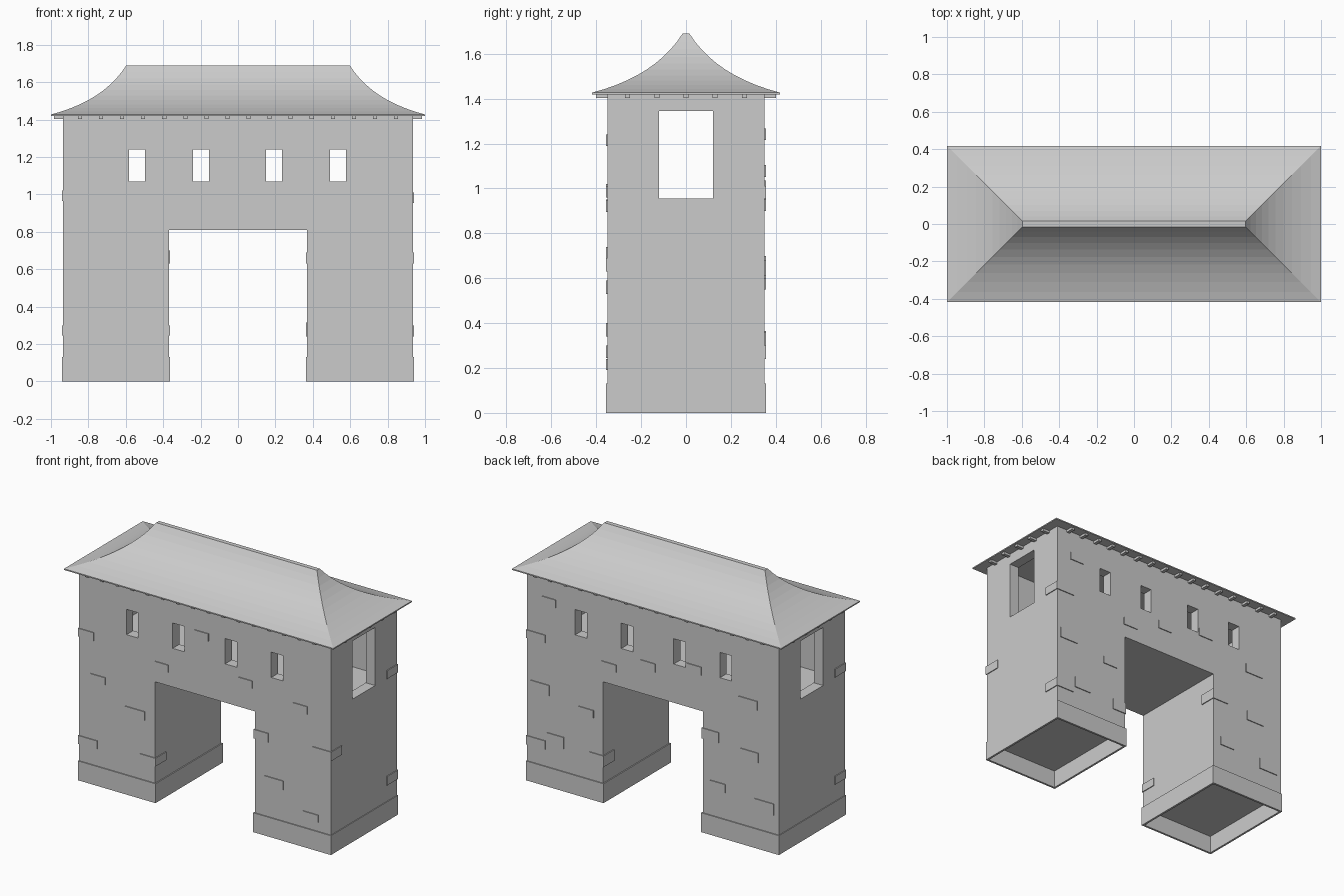
import bpy, bmesh

if "Cube" in bpy.data.objects:
    bpy.data.objects.remove(bpy.data.objects["Cube"])

def make(name, bm):
    bmesh.ops.recalc_face_normals(bm, faces=bm.faces[:])
    me = bpy.data.meshes.new(name)
    bm.to_mesh(me)
    bm.free()
    ob = bpy.data.objects.new(name, me)
    bpy.context.collection.objects.link(ob)
    return ob

def add_box(bm, x0, x1, y0, y1, z0, z1):
    v = bmesh.ops.create_cube(bm, size=1)["verts"]
    for p in v:
        p.co = ((x0 + x1) / 2 + p.co.x * (x1 - x0),
                (y0 + y1) / 2 + p.co.y * (y1 - y0),
                (z0 + z1) / 2 + p.co.z * (z1 - z0))

def box(name, *dims):
    bm = bmesh.new()
    add_box(bm, *dims)
    return make(name, bm)

def loft(bm, rings, closed=False):
    n = len(rings[0])
    pairs = list(zip(rings, rings[1:]))
    if closed:
        pairs.append((rings[-1], rings[0]))
    for a, b in pairs:
        for i in range(n):
            j = (i + 1) % n
            bm.faces.new((a[i], a[j], b[j], b[i]))

def rect(bm, x0, x1, y0, y1, z):
    return [bm.verts.new(c) for c in
            ((x0, y0, z), (x1, y0, z), (x1, y1, z), (x0, y1, z))]

# Walls with gateway, upper room and window openings
W, D = 0.935, 0.35
walls = box("walls", -W, W, -D, D, 0.12, 1.42)
cuts = [("gateway_cutter", -0.37, 0.37, -1, 1, -0.2, 0.81),
        ("room_cutter", -W + 0.07, W - 0.07, -D + 0.07, D - 0.07, 0.945, 1.405),
        ("side_window_cutter", -2, 2, -0.12, 0.12, 0.955, 1.345)]
for x in (-0.54, -0.197, 0.193, 0.535):
    cuts.append(("slit_window_cutter", x - 0.043, x + 0.043, -1, 1, 1.07, 1.24))
for c in cuts:
    cutter = box(*c)
    cutter.hide_render = True
    cutter.hide_viewport = True
    cutter.display_type = 'WIRE'
    m = walls.modifiers.new(c[0], 'BOOLEAN')
    m.operation = 'DIFFERENCE'
    m.solver = 'EXACT'
    m.object = cutter

# Hollow plinths round the foot of each leg
for side, x0, x1 in (("left", -0.94, -0.363), ("right", 0.363, 0.94)):
    bm = bmesh.new()
    t = 0.014
    rings = [rect(bm, x0 + i, x1 - i, -0.357 + i, 0.357 - i, z)
             for i, z in ((0, 0), (0, 0.13), (t, 0.13), (t, 0))]
    loft(bm, rings, closed=True)
    make(side + "_plinth", bm)

# Concave hipped roof, swept from the eave up to a narrow flat ridge
bm = bmesh.new()
RX, RY, RUN = 0.597, 0.015, 0.403
rings = [rect(bm, -1, 1, -RY - RUN, RY + RUN, 1.419)]
N = 10
for k in range(N + 1):
    t = 1 - k / N
    d = 2 * t * (1 - t) * 0.12 + t * t * RUN
    z = (1 - t) ** 2 * 1.69 + 2 * t * (1 - t) * 1.5 + t * t * 1.427
    rings.append(rect(bm, -RX - d, RX + d, -RY - d, RY + d, z))
loft(bm, rings)
bm.faces.new(rings[0])
bm.faces.new(rings[-1])
make("roof", bm)

# Rafter ends under the eaves
bm = bmesh.new()
h = 0.011
for s in (-1, 1):
    for i in range(16):
        x = -0.845 + 1.69 * i / 15
        add_box(bm, x - h, x + h, *sorted((s * 0.33, s * 0.4)), 1.403, 1.42)
    for i in range(5):
        y = -0.26 + 0.13 * i
        add_box(bm, *sorted((s * 0.915, s * 0.985)), y - h, y + h, 1.403, 1.42)
make("rafter_ends", bm)

# Raised stones: (left, right, bottom, top) as seen facing each long wall
P = 0.006
front = [(-0.85, -0.74, 0.69, 0.74), (-0.595, -0.446, 0.53, 0.59),
         (-0.37, -0.27, 0.90, 0.95), (-0.076, 0.028, 1.19, 1.24),
         (0.25, 0.354, 0.96, 1.01), (0.655, 0.76, 0.895, 0.947),
         (0.443, 0.583, 0.34, 0.40), (0.73, 0.843, 0.19, 0.24)]
back = [(-0.824, -0.72, 1.215, 1.267), (-0.91, -0.77, 0.61, 0.68),
        (-0.55, -0.44, 0.55, 0.60), (-0.787, -0.66, 0.285, 0.36),
        (-0.38, -0.27, 0.90, 0.95), (-0.09, 0.02, 0.98, 1.035),
        (0.25, 0.36, 1.05, 1.105), (0.64, 0.776, 0.925, 0.986),
        (0.65, 0.785, 0.575, 0.64), (0.428, 0.54, 0.31, 0.365),
        (0.754, 0.90, 0.255, 0.33)]
# Corner stones: (corner x, inward x, bottom, top), wrapping round the edge
front_corner = [(-W - P, -0.825, 0.965, 1.02), (-W - P, -0.80, 0.245, 0.30),
                (-0.37 + P, -0.48, 0.245, 0.30), (0.37 - P, 0.472, 0.63, 0.69),
                (W + P, 0.80, 0.63, 0.69)]
back_corner = [(-W - P, -0.80, 0.955, 1.01), (-W - P, -0.80, 0.24, 0.30),
               (-0.37 + P, -0.47, 0.24, 0.315), (0.37 - P, 0.49, 0.63, 0.70)]
for name, s, stones, corners in (("front_stones", -1, front, front_corner),
                                 ("back_stones", 1, back, back_corner)):
    bm = bmesh.new()
    for items, depth in ((stones, 0.02), (corners, 0.11)):
        for a, b, z0, z1 in items:
            xs = sorted((-s * a, -s * b))
            add_box(bm, *xs, *sorted((s * (D + P), s * (D - depth))), z0, z1)
    make(name, bm)
